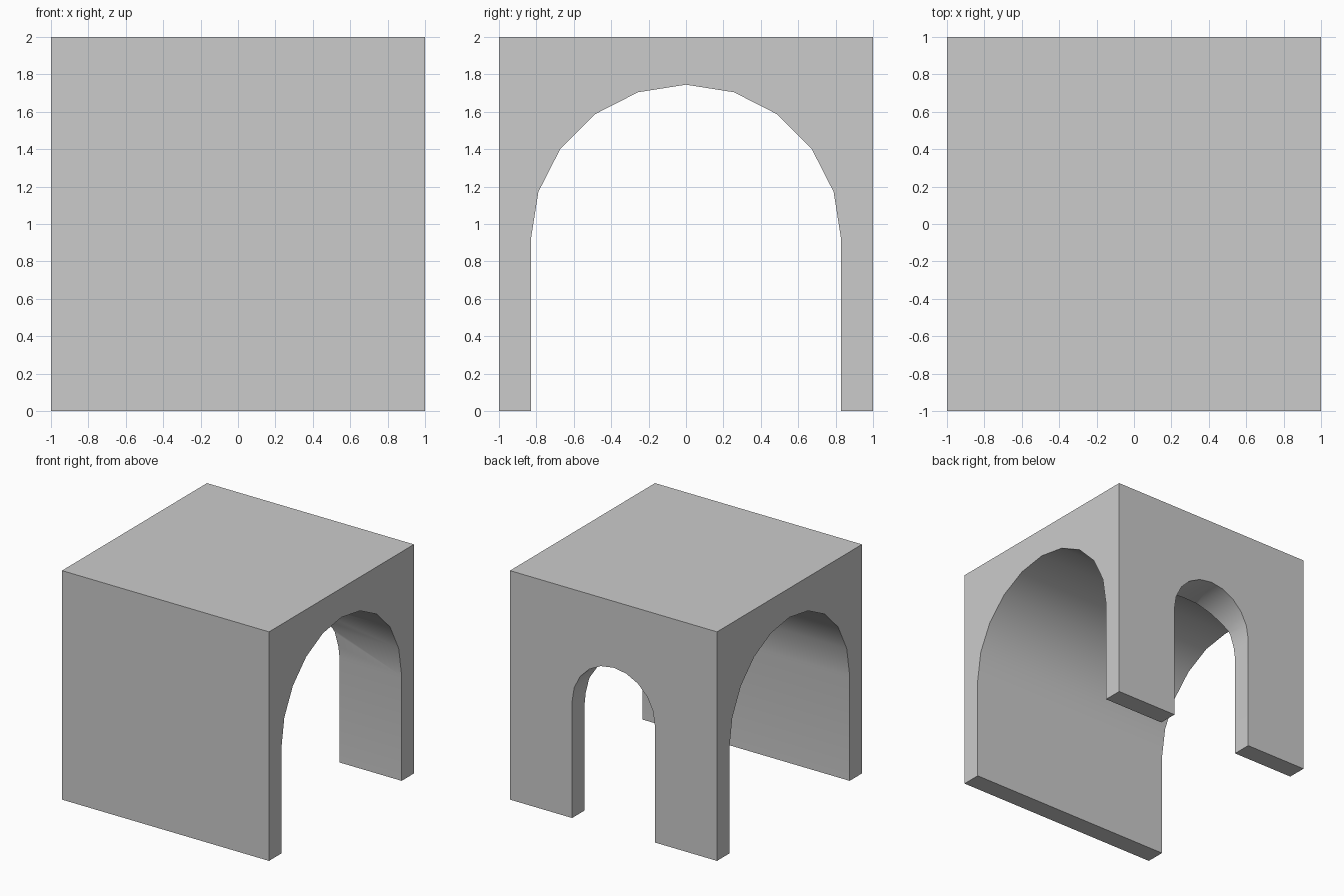
import bpy, bmesh, math
from mathutils import Vector

if "Cube" in bpy.data.objects:
    bpy.data.objects.remove(bpy.data.objects["Cube"])


def arch(half_width, spring, base, segments=10):
    """Round-arch outline (u, z), from right foot over the top to left foot."""
    pts = [(half_width, base)]
    for i in range(segments + 1):
        a = math.pi * i / segments
        pts.append((half_width * math.cos(a), spring + half_width * math.sin(a)))
    return pts + [(-half_width, base)]


def prism(name, points, direction):
    """Extrude a closed outline of 3D points along a direction."""
    bm = bmesh.new()
    face = bm.faces.new([bm.verts.new(p) for p in points])
    ext = bmesh.ops.extrude_face_region(bm, geom=[face])
    verts = [g for g in ext["geom"] if isinstance(g, bmesh.types.BMVert)]
    bmesh.ops.translate(bm, verts=verts, vec=Vector(direction))
    bmesh.ops.recalc_face_normals(bm, faces=bm.faces[:])
    mesh = bpy.data.meshes.new(name)
    bm.to_mesh(mesh)
    bm.free()
    obj = bpy.data.objects.new(name, mesh)
    bpy.context.collection.objects.link(obj)
    return obj


# Block with the large vault running through along x
outline = [(-1, 0), (-1, 2), (1, 2), (1, 0)] + arch(0.83, 0.915, 0)
vault = prism("vault_block", [(-1, y, z) for y, z in outline], (2, 0, 0))

# Smaller arched doorway through the back wall only
door = prism("doorway_cutter", [(x, 0, z) for x, z in arch(0.4, 1.02, -0.2)], (0, 1.3, 0))
door.hide_render = True

cut = vault.modifiers.new("doorway", 'BOOLEAN')
cut.operation = 'DIFFERENCE'
cut.solver = 'EXACT'
cut.object = door

bpy.context.view_layer.objects.active = vault
vault.select_set(True)
bpy.ops.object.modifier_apply(modifier=cut.name)
bpy.data.objects.remove(door)

# Smooth arch undersides, crisp corners
bpy.ops.object.shade_smooth_by_angle(angle=math.radians(30))
